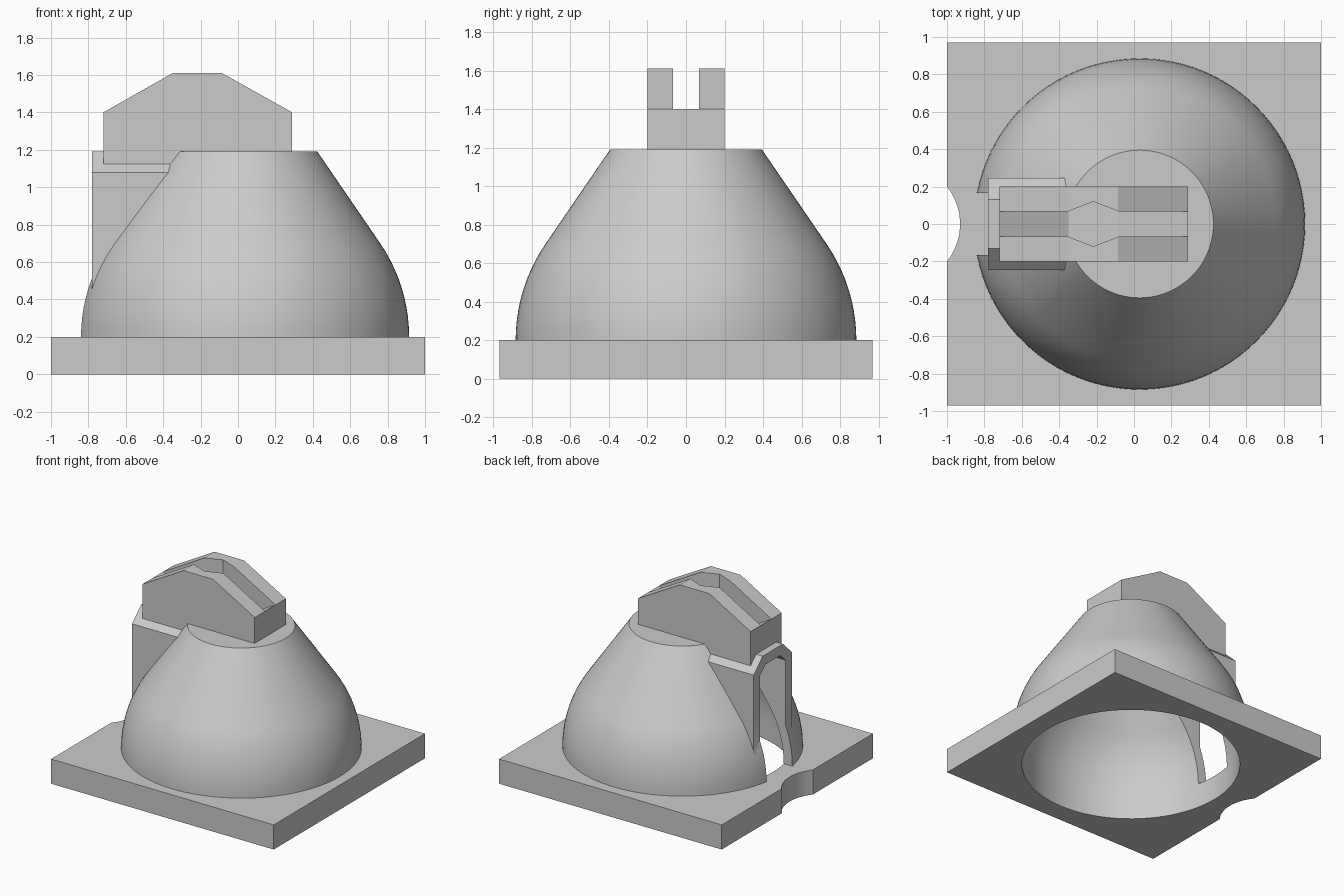
import bpy, bmesh, math

if "Cube" in bpy.data.objects:
    bpy.data.objects.remove(bpy.data.objects["Cube"])

grey = bpy.data.materials.new("plain grey")
grey.diffuse_color = (0.6, 0.6, 0.6, 1)
grey.use_nodes = True
grey.node_tree.nodes["Principled BSDF"].inputs["Base Color"].default_value = grey.diffuse_color


def make_object(name, bm):
    bmesh.ops.recalc_face_normals(bm, faces=bm.faces)
    mesh = bpy.data.meshes.new(name)
    bm.to_mesh(mesh)
    bm.free()
    mesh.materials.append(grey)
    ob = bpy.data.objects.new(name, mesh)
    bpy.context.collection.objects.link(ob)
    return ob


def prism(name, points, axis, lo, hi):
    """Extrude a 2D outline along an axis from lo to hi."""
    place = {"x": lambda a, b, t: (t, a, b),
             "y": lambda a, b, t: (a, t, b),
             "z": lambda a, b, t: (a, b, t)}[axis]
    bm = bmesh.new()
    rings = [[bm.verts.new(place(a, b, t)) for a, b in points] for t in (lo, hi)]
    n = len(points)
    for ring in rings:
        bm.faces.new(ring)
    for i in range(n):
        j = (i + 1) % n
        bm.faces.new((rings[0][i], rings[0][j], rings[1][j], rings[1][i]))
    return make_object(name, bm)


def lathe(name, profile, cx, steps=96):
    """Turn an (r, z) profile about a vertical axis at x = cx, capped at both ends."""
    bm = bmesh.new()
    rings = []
    for r, z in profile:
        rings.append([bm.verts.new((cx + r * math.cos(2 * math.pi * k / steps),
                                    r * math.sin(2 * math.pi * k / steps), z))
                      for k in range(steps)])
    for a, b in zip(rings, rings[1:]):
        for k in range(steps):
            m = (k + 1) % steps
            bm.faces.new((a[k], a[m], b[m], b[k]))
    bm.faces.new(rings[0])
    bm.faces.new(rings[-1])
    return make_object(name, bm)


def combine(target, tool, operation):
    mod = target.modifiers.new(operation.lower(), "BOOLEAN")
    mod.operation = operation
    mod.solver = "EXACT"
    mod.object = tool
    bpy.context.view_layer.objects.active = target
    bpy.ops.object.modifier_apply(modifier=mod.name)
    bpy.data.objects.remove(tool)


def mirrored(half):
    """Mirror a half outline across its first coordinate."""
    return half + [(-a, b) for a, b in reversed(half)]


def dome_profile(radius, top):
    """Sphere that turns into a tangent cone, cut flat at the top."""
    t = math.radians(34.4)
    arc = [(radius * math.cos(t * i / 10), 0.2 + radius * math.sin(t * i / 10))
           for i in range(11)]
    r, z = arc[-1]
    return arc + [(r - (top - z) * math.tan(t), top)]


CX, OUTER, INNER = 0.03, 0.885, 0.81

# Base plate with a round opening and an edge notch
plate = prism("base_plate", [(-1, -0.97), (1, -0.97), (1, 0.97), (-1, 0.97)], "z", 0, 0.2)
combine(plate, lathe("plate_hole", [(INNER, -0.1), (INNER, 0.3)], CX), "DIFFERENCE")
combine(plate, lathe("plate_notch", [(0.32, -0.1), (0.32, 0.3)], -1.25), "DIFFERENCE")

# Hollow dome with the chamfered side housing and its slot
dome = lathe("dome_shell", dome_profile(OUTER, 1.19), CX)
housing = prism("housing", mirrored([(0.245, 0.3), (0.245, 1.08), (0.13, 1.19)]),
                "x", -0.78, -0.2)
combine(dome, housing, "UNION")
cavity = lathe("cavity", [(INNER, 0.1)] + dome_profile(INNER, 1.11), CX)
combine(dome, cavity, "DIFFERENCE")
slot = prism("slot", mirrored([(0.165, 0.1), (0.165, 1.045), (0.095, 1.11)]),
             "x", -1.5, -0.2)
combine(dome, slot, "DIFFERENCE")

# Top block with sloped shoulders
block = prism("top_block", [(-0.72, 1.12), (-0.72, 1.4), (-0.35, 1.61), (-0.085, 1.61),
                            (0.29, 1.4), (0.29, 1.12)], "y", -0.2, 0.2)
# Lengthwise groove whose floor ramps down to a wider pocket
groove = prism("groove", [(-0.8, 1.445), (-0.35, 1.19), (-0.085, 1.19), (0.37, 1.445),
                          (0.37, 1.8), (-0.8, 1.8)], "y", -0.068, 0.068)
combine(block, groove, "DIFFERENCE")
pocket = prism("pocket", [(-0.35, 0.068), (-0.218, 0.12), (-0.085, 0.068),
                          (-0.085, -0.068), (-0.218, -0.12), (-0.35, -0.068)],
               "z", 1.19, 1.8)
combine(block, pocket, "DIFFERENCE")

for ob in (plate, dome, block):
    bpy.ops.object.select_all(action="DESELECT")
    ob.select_set(True)
    bpy.context.view_layer.objects.active = ob
    bpy.ops.object.shade_smooth_by_angle(angle=math.radians(25))
